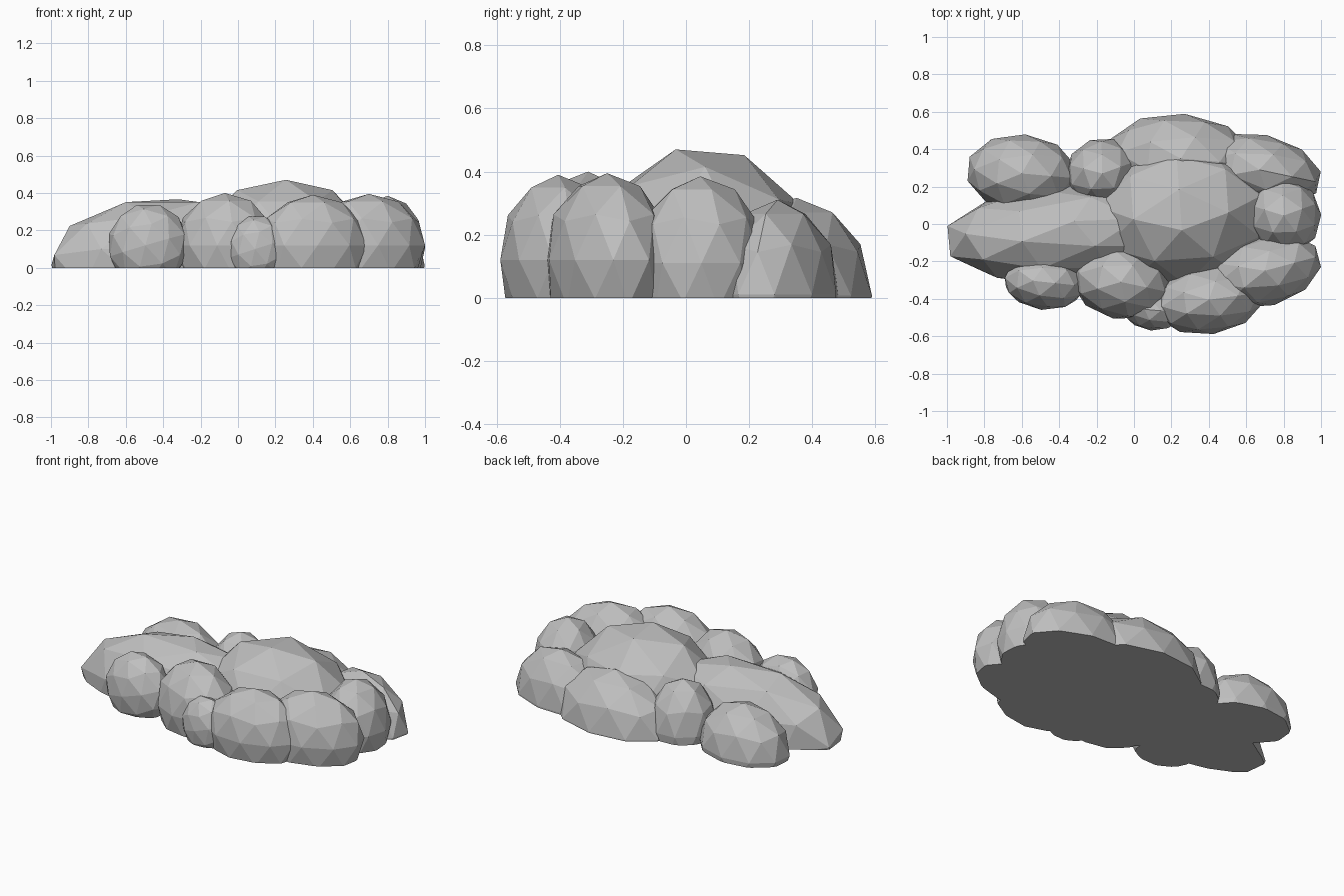
import bpy, bmesh
from math import radians
from mathutils import Matrix

cube = bpy.data.objects.get("Cube")
if cube:
    bpy.data.objects.remove(cube)

# Single light grey
grey = bpy.data.materials.new("cloud_grey")
grey.use_nodes = True
colour = (0.52, 0.52, 0.52, 1)
grey.diffuse_color = colour
grey.node_tree.nodes["Principled BSDF"].inputs["Base Color"].default_value = colour

# Puffs: name, centre, radii, yaw, and facet tilt and spin, in degrees
PUFFS = [
    ("inner_core", (.15, -.02, -.013), (.73, .4, .28), 0, 0, 0),
    ("long_left_puff", (-.365, -.05, .017), (.66, .27, .36), 4, 14, 72),
    ("tall_middle_puff", (.25, .05, -.011), (.51, .4, .492), 4, -12, 90),
    ("back_left_puff", (-.6, .27, .03), (.3, .21, .27), -5, 0, 0),
    ("back_small_puff", (-.17, .27, .05), (.2, .19, .29), 20, 0, 0),
    ("back_middle_puff", (.25, .35, .007), (.4, .24, .31), -5, 0, 0),
    ("back_right_puff", (.67, .29, .011), (.34, .19, .3), -12, 0, 0),
    ("right_puff", (.8, .045, .11), (.2, .21, .275), 20, 0, 0),
    ("front_right_puff", (.7, -.25, .12), (.31, .19, .275), 15, 0, 0),
    ("front_big_puff", (.4, -.405, .12), (.3, .185, .27), 8, 0, 0),
    ("front_small_puff", (.1, -.46, .1), (.16, .11, .18), -5, -16, 0),
    ("front_middle_puff", (-.07, -.31, .12), (.27, .2, .28), -12, 0, 0),
    ("front_left_puff", (-.48, -.31, .12), (.22, .15, .225), -6, -16, 0),
]


def add_object(name, bm):
    mesh = bpy.data.meshes.new(name)
    bm.to_mesh(mesh)
    bm.free()
    mesh.materials.append(grey)
    obj = bpy.data.objects.new(name, mesh)
    bpy.context.collection.objects.link(obj)
    return obj


def make_puff(name, centre, radii, yaw, tilt, spin):
    bm = bmesh.new()
    place = (Matrix.Translation(centre) @ Matrix.Rotation(radians(yaw), 4, "Z")
             @ Matrix.Diagonal((*radii, 1))
             @ Matrix.Rotation(radians(spin), 4, "Z")
             @ Matrix.Rotation(radians(tilt), 4, "Y"))
    bmesh.ops.create_icosphere(bm, subdivisions=2, radius=1, matrix=place)
    return add_object(name, bm)


def boolean(target, tool, operation):
    mod = target.modifiers.new(tool.name, "BOOLEAN")
    mod.operation = operation
    mod.solver = "EXACT"
    mod.object = tool


# Fuse the puffs into one cloud
cloud, *tools = [make_puff(*p) for p in PUFFS]
cloud.name = "cloud"
for puff in tools:
    boolean(cloud, puff, "UNION")

# Slice the underside flat with a block below the ground
bm = bmesh.new()
bmesh.ops.create_cube(bm, size=4, matrix=Matrix.Translation((0, 0, -2)))
block = add_object("ground_cutter", bm)
boolean(cloud, block, "DIFFERENCE")
tools.append(block)

# Keep the fused result only
bpy.context.view_layer.update()
cloud.data = bpy.data.meshes.new_from_object(
    cloud.evaluated_get(bpy.context.evaluated_depsgraph_get()))
cloud.modifiers.clear()
for tool in tools:
    bpy.data.objects.remove(tool)
